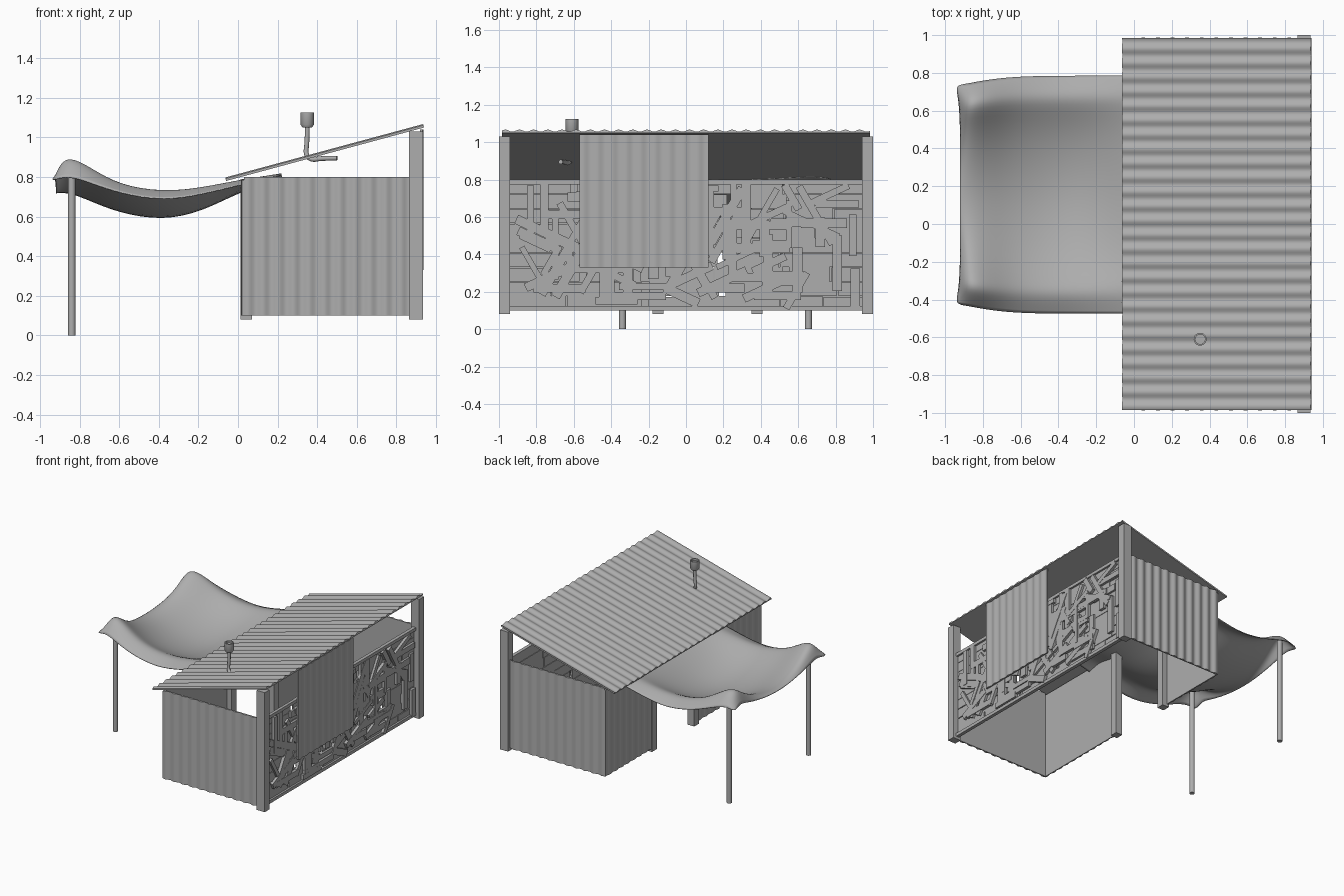
import bpy, bmesh, math, random
from mathutils import Vector, Matrix

cube = bpy.data.objects.get("Cube")
if cube:
    bpy.data.objects.remove(cube)
random.seed(7)

grey = bpy.data.materials.new("plain grey")
grey.use_nodes = True
GREY = (0.42, 0.42, 0.42, 1)
grey.diffuse_color = GREY
grey.node_tree.nodes["Principled BSDF"].inputs["Base Color"].default_value = GREY


def link(name, data):
    ob = bpy.data.objects.new(name, data)
    ob.data.materials.append(grey)
    bpy.context.scene.collection.objects.link(ob)
    return ob


def finish(name, bm, smooth=False):
    bmesh.ops.recalc_face_normals(bm, faces=bm.faces)
    mesh = bpy.data.meshes.new(name)
    bm.to_mesh(mesh)
    bm.free()
    ob = link(name, mesh)
    if smooth:
        bpy.ops.object.select_all(action='DESELECT')
        ob.select_set(True)
        bpy.context.view_layer.objects.active = ob
        bpy.ops.object.shade_smooth_by_angle(angle=math.radians(35))
    return ob


def add_box(bm, low, high, turn=0):
    """Box between two corners, optionally turned about its x axis."""
    low, high = Vector(low), Vector(high)
    m = (Matrix.Translation((low + high) / 2) @ Matrix.Rotation(turn, 4, 'X')
         @ Matrix.Diagonal((*(high - low), 1)))
    bmesh.ops.create_cube(bm, size=1, matrix=m)


def box(name, low, high):
    bm = bmesh.new()
    add_box(bm, low, high)
    return finish(name, bm)


def corrugated(name, origin, along, up, normal, depth=0.012, pitch=0.075, amp=0.006):
    """Sheet with a wavy outer face and a flat back."""
    origin, along, up = Vector(origin), Vector(along), Vector(up)
    normal = Vector(normal).normalized()
    waves = max(1, round(along.length / pitch))
    n = waves * 8
    bm = bmesh.new()
    rings = []
    for i in range(n + 1):
        base = origin + along * (i / n)
        out = normal * (depth + amp * math.sin(2 * math.pi * waves * i / n))
        rings.append([bm.verts.new(p) for p in
                      (base, base + up, base + up + out, base + out)])
    for a, b in zip(rings, rings[1:]):
        for k in range(4):
            bm.faces.new((a[k], a[k - 1], b[k - 1], b[k]))
    bm.faces.new(rings[0])
    bm.faces.new(rings[-1])
    return finish(name, bm, True)


# Roof and solid walls
corrugated("roof", (-0.06, -0.985, 0.78), (0, 1.97, 0), (1, 0, 0.27), (-0.27, 0, 1))
tall = (0, 0, 0.7)
corrugated("front_wall", (0.03, -0.97, 0.1), (0.85, 0, 0), tall, (0, -1, 0))
corrugated("back_wall", (0.03, 0.97, 0.1), (0.85, 0, 0), tall, (0, 1, 0))
low_wall = (0, 0, 0.685)
corrugated("entry_wall_front", (0.03, -0.98, 0.1), (0, 0.83, 0), low_wall, (-1, 0, 0), 0.01, amp=0.004)
corrugated("entry_wall_back", (0.03, 0.38, 0.1), (0, 0.6, 0), low_wall, (-1, 0, 0), 0.01, amp=0.004)

# Hanging panel outside the slatted wall
corrugated("hanging_panel", (0.92, -0.57, 0.33), (0, 0.69, 0), (0, 0, 0.71), (1, 0, 0), 0.012, amp=0.004)

# Posts
for side, s in (("front", -1), ("back", 1)):
    box(side + "_corner_post", (0.865, s * 0.97 - 0.03, 0.08), (0.935, s * 0.97 + 0.03, 1.03))
for side, y in (("front", -0.15), ("back", 0.38)):
    box(side + "_entry_post", (0.012, y - 0.03, 0.08), (0.07, y + 0.03, 0.79))

# Slatted wall: broken horizontal boards behind, mixed planks in front
bm = bmesh.new()
rows = 9
pitch = 0.7 / rows
for r in range(rows):
    y = -0.94
    z = 0.1 + r * pitch
    while y < 0.94:
        end = min(0.94, y + random.uniform(0.2, 0.5))
        if 0.94 - end < 0.08:
            end = 0.94
        add_box(bm, (0.88, y, z), (0.892, end, z + pitch - random.choice((0, 0.003, 0.006))))
        y = end + random.choice((0.004, 0.01, 0.035))
finish("back_boards", bm)

bm = bmesh.new()
angles = [math.radians(a) for a in (0, 0, 90, 90, 25, -25, 60, -60)]
for i in range(105):
    a = random.choice(angles)
    length, width = random.uniform(0.15, 0.36), random.uniform(0.03, 0.055)
    ey = (length * abs(math.cos(a)) + width * abs(math.sin(a))) / 2
    ez = (length * abs(math.sin(a)) + width * abs(math.cos(a))) / 2
    y = random.uniform(ey - 0.94, 0.94 - ey)
    z = random.uniform(0.1 + ez, 0.8 - ez)
    front = 0.908 + 0.00008 * i
    add_box(bm, (0.892, y - length / 2, z - width / 2),
            (front, y + length / 2, z + width / 2), a)
for z in (0.1, 0.775):
    add_box(bm, (0.884, -0.94, z), (0.907, 0.94, z + 0.025))
finish("front_planks", bm)

# Fabric canopy: each row holds x, sagging middle, ridge and rim heights
ROWS = [(-0.92, 0.715, 0.80, 0.785), (-0.89, 0.71, 0.905, 0.80), (-0.83, 0.70, 0.915, 0.80),
        (-0.74, 0.665, 0.86, 0.77), (-0.6, 0.61, 0.77, 0.72), (-0.38, 0.57, 0.735, 0.68),
        (-0.18, 0.62, 0.755, 0.715), (0.0, 0.72, 0.79, 0.76), (0.22, 0.80, 0.82, 0.81)]
ACROSS = (-1, -0.9, -0.8, -0.65, -0.4, 0, 0.4, 0.65, 0.8, 0.9, 1)
bm = bmesh.new()
grid = []
for x, mid, ridge, rim in ROWS:
    half = 0.63 - 0.05 * max(0, (-x - 0.5) / 0.42) ** 2
    line = []
    for t in ACROSS:
        d = abs(t)
        if d <= 0.8:
            z = mid + (ridge - mid) * (d / 0.8) ** 2
        else:
            z = ridge + (rim - ridge) * ((d - 0.8) / 0.2) ** 1.3
        flare = 0.025 * d ** 6 if x < -0.9 else 0
        line.append(bm.verts.new((x - flare, 0.155 + half * t, z)))
    grid.append(line)
for a, b in zip(grid, grid[1:]):
    for k in range(len(ACROSS) - 1):
        bm.faces.new((a[k], b[k], b[k + 1], a[k + 1]))
for f in bm.faces:
    f.smooth = True
canopy = finish("canopy", bm)
canopy.modifiers.new("Smooth", 'SUBSURF').levels = 2
canopy.modifiers["Smooth"].render_levels = 2
thick = canopy.modifiers.new("Thickness", 'SOLIDIFY')
thick.thickness = 0.005

# Canopy poles
for side, y in (("front", -0.34), ("back", 0.655)):
    bm = bmesh.new()
    bmesh.ops.create_cone(bm, cap_ends=True, segments=20, radius1=0.019, radius2=0.019,
                          depth=0.86, matrix=Matrix.Translation((-0.84, y, 0.43)))
    finish(side + "_canopy_pole", bm, True)

# Flue pipe
curve = bpy.data.curves.new("flue_pipe", 'CURVE')
curve.dimensions = '3D'
curve.bevel_depth = 0.012
curve.use_fill_caps = True
path = [(0.35, -0.61, 1.06), (0.35, -0.61, 0.98), (0.34, -0.61, 0.91),
        (0.375, -0.63, 0.885), (0.42, -0.65, 0.895), (0.5, -0.67, 0.895)]
spline = curve.splines.new('NURBS')
spline.points.add(len(path) - 1)
for point, co in zip(spline.points, path):
    point.co = (*co, 1)
spline.order_u = 3
spline.use_endpoint_u = True
link("flue_pipe", curve)

# Flue cap, turned from a profile
bm = bmesh.new()
profile = [(0, 1.05), (0.024, 1.05), (0.034, 1.065), (0.034, 1.125),
           (0.026, 1.125), (0.026, 1.11), (0, 1.11)]
verts = [bm.verts.new((0.35 + r, -0.61, z)) for r, z in profile]
edges = [bm.edges.new(pair) for pair in zip(verts, verts[1:])]
bmesh.ops.spin(bm, geom=verts + edges, cent=(0.35, -0.61, 0), axis=(0, 0, 1),
               angle=2 * math.pi, steps=24)
bmesh.ops.remove_doubles(bm, verts=bm.verts, dist=0.0001)
finish("flue_cap", bm, True)
